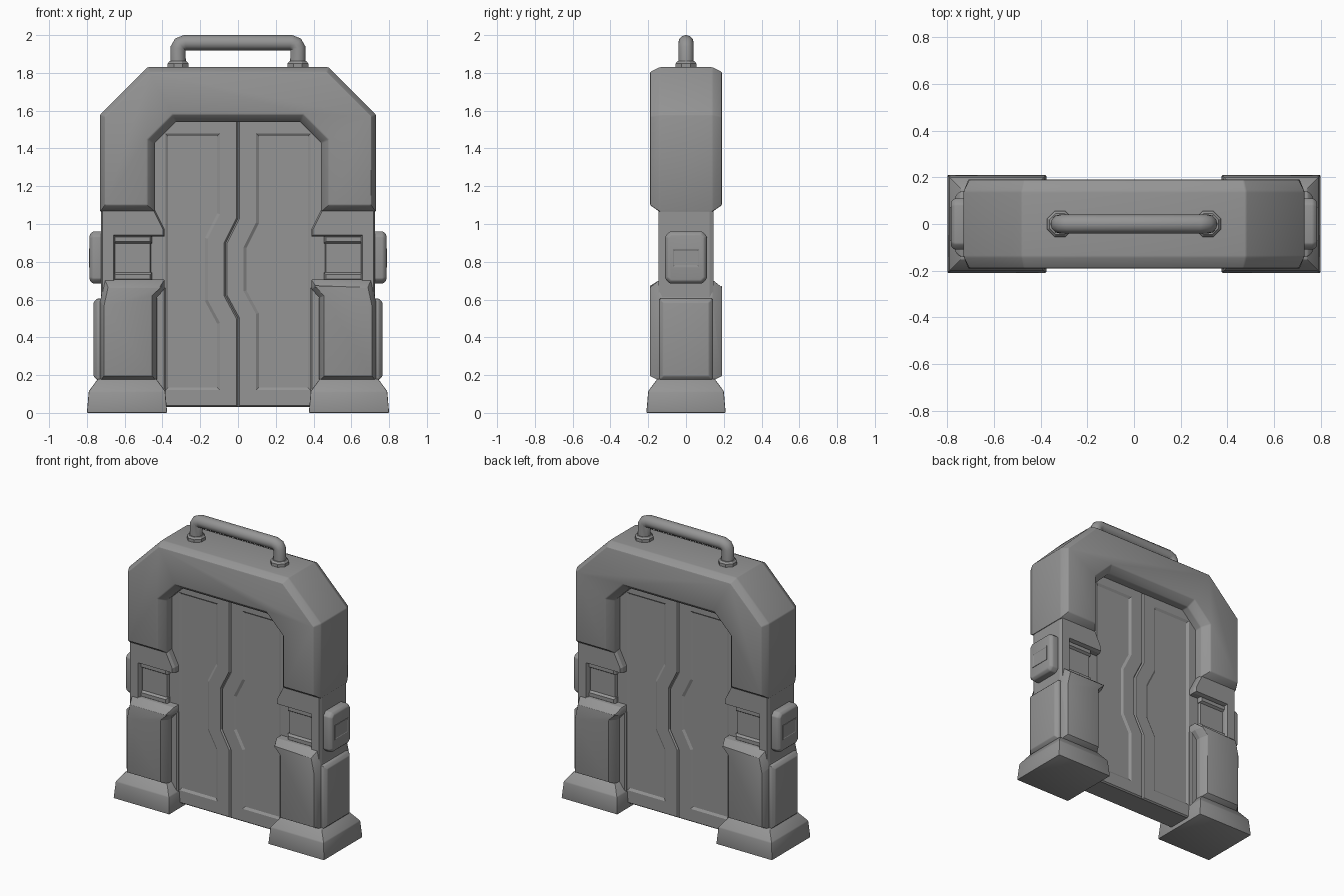
import bpy, bmesh, math
from mathutils import Vector

if "Cube" in bpy.data.objects:
    bpy.data.objects.remove(bpy.data.objects["Cube"])

grey = bpy.data.materials.new("dark_grey")
grey.diffuse_color = (.3, .3, .3, 1)
grey.use_nodes = True
grey.node_tree.nodes["Principled BSDF"].inputs["Base Color"].default_value = grey.diffuse_color


def inset(pts, d):
    """Mitred inward offset of a polygon; d is one distance or one per edge."""
    n = len(pts)
    d = d if isinstance(d, (list, tuple)) else [d] * n
    area = sum(pts[i - 1][0] * pts[i][1] - pts[i][0] * pts[i - 1][1] for i in range(n))
    s = 1 if area > 0 else -1
    normals = []
    for i in range(n):
        e = (Vector(pts[(i + 1) % n]) - Vector(pts[i])).normalized()
        normals.append(Vector((-e.y, e.x)) * s)
    out = []
    for i in range(n):
        a, b, da, db = normals[i - 1], normals[i], d[i - 1], d[i]
        det = a.x * b.y - a.y * b.x
        if abs(det) < 1e-5:
            off = b * db
        else:
            off = Vector(((da * b.y - db * a.y) / det, (a.x * db - b.x * da) / det))
        out.append(Vector(pts[i]) + off)
    return out


def smooth(ob, angle):
    bpy.ops.object.select_all(action='DESELECT')
    ob.select_set(True)
    bpy.context.view_layer.objects.active = ob
    bpy.ops.object.shade_smooth_by_angle(angle=math.radians(angle))


def slab(name, pts, layers, axis='Y', mirror=False, soft=0):
    """Stack inset copies of a profile along an axis and skin them."""
    place = {'X': lambda u, v, d: (d, u, v),
             'Y': lambda u, v, d: (u, d, v),
             'Z': lambda u, v, d: (u, v, d)}[axis]
    bm = bmesh.new()
    rings = [[bm.verts.new(place(p[0], p[1], depth)) for p in inset(pts, d)]
             for depth, d in layers]
    for r0, r1 in zip(rings, rings[1:]):
        for i in range(len(pts)):
            j = (i + 1) % len(pts)
            bm.faces.new((r0[i], r0[j], r1[j], r1[i]))
    bm.faces.new(rings[0])
    bm.faces.new(rings[-1])
    bmesh.ops.recalc_face_normals(bm, faces=bm.faces)
    if soft:
        edges = [e for e in bm.edges if e.calc_face_angle(0) > .4]
        bmesh.ops.bevel(bm, geom=edges, offset=soft, segments=2, profile=.5,
                        affect='EDGES', clamp_overlap=True)
    me = bpy.data.meshes.new(name)
    bm.to_mesh(me)
    bm.free()
    me.materials.append(grey)
    ob = bpy.data.objects.new(name, me)
    bpy.context.collection.objects.link(ob)
    if soft:
        smooth(ob, 28)
    if mirror:
        m = ob.modifiers.new("Mirror", 'MIRROR')
        m.use_mirror_merge = False
    return ob


def rect(u0, u1, v0, v1):
    return [(u0, v0), (u1, v0), (u1, v1), (u0, v1)]


def both(y, c, d):
    """Front-to-back layers with a chamfer c deep and d inset."""
    return [(-y, d), (-y + c, 0), (y - c, 0), (y, d)]


# Upper arch: soft outer chamfer, wider inner chamfer
half = [(.73, 1.065), (.73, 1.58), (.48, 1.83)]
inner = [(.33, 1.54), (.44, 1.43), (.44, 1.065)]
arch = (half + [(-x, z) for x, z in reversed(half)]
        + [(-x, z) for x, z in reversed(inner)] + inner)
arch_inset = [.025] * 5 + [.035] + [.04] * 5 + [.035]
slab("arch_frame", arch, both(.19, .05, arch_inset), soft=.006)

# Sliding doors: front pair, and the same pair turned round for the back
seam = [(0, .03), (0, .50), (-.065, .62), (-.065, .90), (0, 1.03), (0, 1.56)]
for label, side in (("right", 1), ("left", -1)):
    pts = seam + [(.46 * side, 1.56), (.46 * side, .03)]
    edge = [.008] * 5 + [0, 0, .008]
    rim = [.095] * 5 + [.08, .075, .09]
    floor = [r + .015 for r in rim]
    layers = [(0, 0), (-.078, 0), (-.088, edge), (-.088, rim), (-.078, floor)]
    door = slab(label + "_front_door", pts, layers)
    back = door.copy()
    back.name = label + "_back_door"
    back.rotation_euler.z = math.pi
    bpy.context.collection.objects.link(back)
slab("door_core", rect(-.4, .4, .03, 1.5), [(-.06, 0), (.06, 0)])

# Middle bracket around the side recess
bracket = [(.39, .935), (.39, .975), (.445, 1.085), (.725, 1.085), (.725, .6),
           (.65, .6), (.65, .935)]
slab("side_bracket", bracket, both(.145, .02, .008), mirror=True)
slab("recess_back", rect(.46, .7, .6, 1.0), both(.105, .01, .005), mirror=True)
for z in (.72, .92):
    slab("recess_bar", rect(.455, .66, z - .022, z + .022),
         both(.122, .015, .01), mirror=True)

# Lower legs with an overhanging top lip
leg = [(.39, .705), (.39, .655), (.43, .61), (.43, .17), (.73, .17),
       (.73, .59), (.705, .705)]
slab("lower_leg", leg, both(.19, .05, [.02, .025, .025, .025, .02, .025, .04]),
     mirror=True, soft=.005)
slab("inner_post", rect(.385, .7, .1, .66), both(.108, .01, .008), mirror=True)

# Side armour plates
slab("side_plate", rect(-.14, .14, .175, .605),
     [(.70, 0), (.745, 0), (.765, .02)], 'X', mirror=True, soft=.005)

# Side control boxes with a small sunken screen
box = [(-.11, .71), (-.085, .685), (.085, .685), (.11, .71),
       (.11, .935), (.085, .96), (-.085, .96), (-.11, .935)]
slab("control_box", box, [(.69, 0), (.768, 0), (.785, .015)], 'X',
     mirror=True, soft=.006)
slab("control_screen", rect(-.072, .072, .77, .87),
     [(.77, 0), (.788, 0), (.788, .006), (.786, .009)], 'X', mirror=True)

# Feet
slab("foot", rect(.375, .80, -.21, .21),
     [(0, 0), (.115, .01), (.18, .058)], 'Z', mirror=True, soft=.005)

# Carry handle and its collars
path = [(.317, 1.83), (.317, 1.93), (.306, 1.951), (.28, 1.96)]
path = path + [(-x, z) for x, z in reversed(path)]
cu = bpy.data.curves.new("handle", 'CURVE')
cu.dimensions = '3D'
cu.bevel_depth = .041
cu.bevel_resolution = 4
sp = cu.splines.new('POLY')
sp.points.add(len(path) - 1)
for p, (x, z) in zip(sp.points, path):
    p.co = (x, 0, z, 1)
cu.materials.append(grey)
handle = bpy.data.objects.new("handle", cu)
bpy.context.collection.objects.link(handle)
bpy.ops.object.select_all(action='DESELECT')
handle.select_set(True)
bpy.context.view_layer.objects.active = handle
bpy.ops.object.convert(target='MESH')
smooth(bpy.context.view_layer.objects.active, 50)
r = .055 / math.cos(math.pi / 8)
collar = [(.317 + r * math.cos(math.pi * (k + .5) / 4),
           r * math.sin(math.pi * (k + .5) / 4)) for k in range(8)]
slab("handle_collar", collar, [(1.82, 0), (1.85, 0), (1.862, .01)], 'Z', mirror=True)
